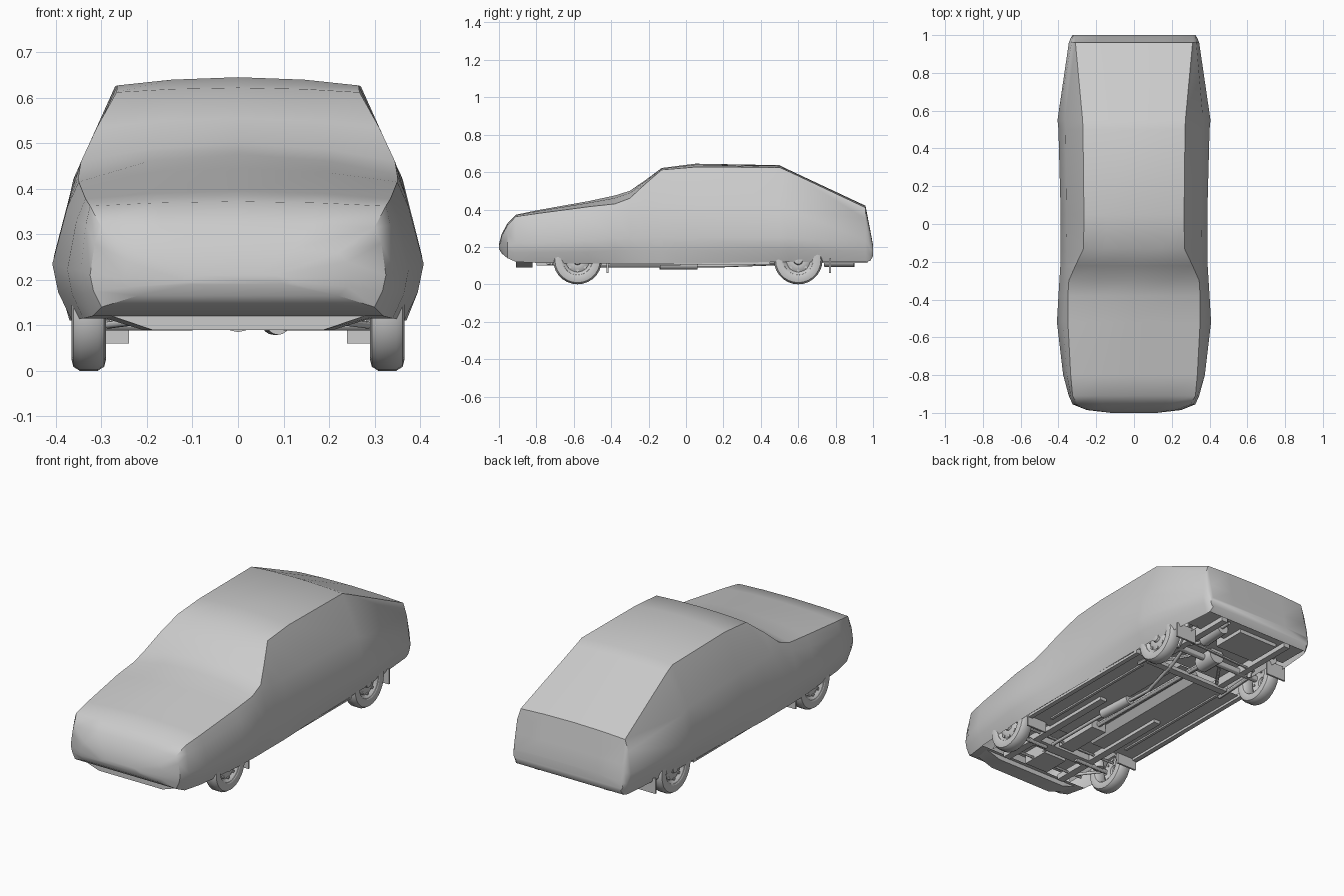
import bpy, bmesh, math
from mathutils import Vector

if "Cube" in bpy.data.objects:
    bpy.data.objects.remove(bpy.data.objects["Cube"])


def make(name, verts, faces, smooth=30):
    me = bpy.data.meshes.new(name)
    me.from_pydata(verts, [], faces)
    bm = bmesh.new()
    bm.from_mesh(me)
    bmesh.ops.remove_doubles(bm, verts=bm.verts, dist=1e-5)
    bmesh.ops.recalc_face_normals(bm, faces=bm.faces)
    bm.to_mesh(me)
    bm.free()
    me.shade_smooth()
    me.set_sharp_from_angle(angle=math.radians(smooth))
    ob = bpy.data.objects.new(name, me)
    bpy.context.collection.objects.link(ob)
    return ob


def bridge(rows, closed=False):
    n = len(rows[0])
    faces = []
    for i in range(len(rows) - 1):
        for j in range(n if closed else n - 1):
            k = (j + 1) % n
            faces.append((i * n + j, i * n + k, (i + 1) * n + k, (i + 1) * n + j))
    return [v for r in rows for v in r], faces


def box(name, x0, x1, y0, y1, z0, z1):
    rows = [[(x0, y, z0), (x1, y, z0), (x1, y, z1), (x0, y, z1)] for y in (y0, y1)]
    v, f = bridge(rows, True)
    return make(name, v, f + [(0, 1, 2, 3), (7, 6, 5, 4)])


def sheet(name, profile, y0, y1):
    v, f = bridge([[(x, y, z) for x, z in profile] for y in (y0, y1)])
    return make(name, v, f)


def rod(name, a, b, r, n=12):
    a, b = Vector(a), Vector(b)
    d = (b - a).normalized()
    u = d.orthogonal().normalized()
    w = d.cross(u)
    ang = [2 * math.pi * i / n for i in range(n)]
    v, f = bridge([[p + r * (math.cos(t) * u + math.sin(t) * w) for t in ang] for p in (a, b)], True)
    return make(name, v, f + [tuple(range(n)), tuple(range(2 * n - 1, n - 1, -1))])


def pipe(name, pts, r):
    cu = bpy.data.curves.new(name, 'CURVE')
    cu.dimensions = '3D'
    cu.bevel_depth = r
    cu.bevel_resolution = 2
    sp = cu.splines.new('POLY')
    sp.points.add(len(pts) - 1)
    for p, c in zip(sp.points, pts):
        p.co = (*c, 1)
    ob = bpy.data.objects.new(name, cu)
    bpy.context.collection.objects.link(ob)


def lathe(name, profile, n=28):
    rows = [[(x, r * math.cos(2 * math.pi * i / n), r * math.sin(2 * math.pi * i / n))
             for i in range(n)] for x, r in profile]
    return make(name, *bridge(rows, True), 40)


# Cloth cover: y, top centre z, edge x/z, shoulder x/z, widest x, hem x/z
stations = [
    (-1.0, .215, .08, .21, .11, .205, .12, .10, .19),
    (-.985, .27, .22, .26, .24, .24, .25, .22, .165),
    (-.955, .325, .30, .315, .315, .28, .325, .30, .14),
    (-.91, .372, .325, .362, .335, .32, .345, .32, .12),
    (-.80, .395, .335, .378, .355, .33, .375, .34, .115),
    (-.52, .445, .35, .415, .375, .36, .408, .365, .11),
    (-.38, .475, .35, .43, .367, .39, .40, .37, .11),
    (-.30, .50, .345, .46, .36, .41, .395, .37, .11),
    (-.22, .555, .31, .535, .355, .43, .39, .37, .11),
    (-.13, .622, .267, .612, .355, .43, .388, .37, .11),
    (.05, .645, .265, .627, .358, .43, .388, .365, .112),
    (.50, .637, .27, .625, .362, .42, .40, .36, .12),
    (.55, .612, .272, .603, .366, .40, .405, .36, .12),
    (.96, .42, .31, .41, .33, .35, .345, .325, .12),
    (.985, .29, .312, .285, .328, .25, .335, .32, .125),
    (1.0, .21, .31, .205, .32, .195, .325, .31, .15),
]
rows = []
for y, cz, ex, ez, sx, sz, wx, bx, bz in stations:
    wz = min(.25, (sz + bz) / 2)
    half = [(ex * .55, cz * .7 + ez * .3), (ex, ez), (sx, sz), (wx, wz),
            (wx * .7 + bx * .3, wz * .5 + bz * .5), (bx, bz)]
    ring = [(-x, z) for x, z in reversed(half)] + [(0, cz)] + half
    rows.append([(x, y, z) for x, z in ring])
v, f = bridge(rows)
n, last = len(rows[0]), len(rows) - 1
f += [tuple(range(n)), tuple(range(last * n, last * n + n))]
for i in (0, 1, 2, 3, last - 1):
    f.append((i * n, i * n + n - 1, (i + 1) * n + n - 1, (i + 1) * n))
make("car_cover", v, f, 38)

# Front valance below the nose
prof = [(-.34, .13), (-.21, .09), (.21, .09), (.34, .13)]
v, f = bridge([[(x * s, y, z) for x, z in prof] for y, s in ((-.91, .9), (-.82, 1))], True)
make("front_valance", v, f + [(0, 1, 2, 3), (4, 5, 6, 7)])

# Floor pan with tunnel, and sheets above the axles
sheet("floor_pan", [(-.365, .118), (-.08, .118), (-.05, .155), (.05, .155), (.08, .118), (.365, .118)], -.43, .43)
sheet("front_underbody", [(-.26, .13), (-.24, .165), (.24, .165), (.26, .13)], -.82, -.43)
sheet("rear_underbody", [(-.27, .12), (-.25, .16), (.25, .16), (.27, .12)], .43, .82)
sheet("boot_floor", [(-.32, .14), (.32, .14)], .80, .98)

# Wheels, one shared set of meshes
parts = [
    lathe("tyre", [(-.034, .085), (-.038, .105), (-.034, .121), (-.02, .13), (.02, .13),
                   (.034, .121), (.038, .105), (.034, .085)]),
    lathe("rim", [(-.034, .088), (-.022, .078), (.012, .075), (.03, .08), (.034, .088), (.024, .074),
                  (.014, .064), (.024, .046), (.022, .026), (.032, .022), (.034, .0005)]),
]
ang = [2 * math.pi * i / 8 for i in range(8)]
for t in ang:
    c = Vector((0, math.cos(t), math.sin(t))) * .058
    parts.append(rod("rim_slot", c + Vector((.014, 0, 0)), c + Vector((.023, 0, 0)), .008, 8))
for y in (-.58, .60):
    for s in (-1, 1):
        for p in parts:
            c = p.copy()
            c.location = (s * .328, y, .13)
            c.rotation_euler = (0, 0, 0 if s > 0 else math.pi)
            bpy.context.collection.objects.link(c)
for p in parts:
    bpy.data.objects.remove(p)

# Parts repeated on both sides
for s in (-1, 1):
    def side_box(name, a, b, *r):
        box(name, min(s * a, s * b), max(s * a, s * b), *r)
    side_box("front_mud_flap", .24, .36, -.425, -.415, .06, .13)
    side_box("rear_mud_flap", .24, .36, .765, .775, .06, .14)
    side_box("sill", .335, .36, -.41, .45, .105, .13)
    side_box("front_rail", .16, .20, -.80, -.03, .10, .13)
    side_box("rear_rail", .19, .225, .40, .97, .115, .16)
    side_box("floor_rib", .24, .255, -.36, .36, .11, .12)
    rod("lower_arm", (s * .10, -.58, .10), (s * .30, -.58, .10), .012)
    rod("radius_rod", (s * .29, -.58, .10), (s * .17, -.78, .115), .008)
    rod("front_spring", (s * .25, -.58, .10), (s * .24, -.58, .24), .03)
    rod("trailing_arm", (s * .26, .60, .12), (s * .27, .36, .115), .011)
    rod("upper_link", (s * .07, .60, .14), (s * .21, .40, .125), .009)
    rod("rear_damper", (s * .24, .63, .10), (s * .22, .69, .22), .013)

# Engine, steering and axles
box("front_crossmember", -.20, .20, -.61, -.55, .10, .135)
box("engine_sump", -.07, .07, -.78, -.63, .10, .165)
box("gearbox", -.045, .045, -.54, -.28, .105, .155)
rod("steering_rod", (-.29, -.51, .115), (.29, -.51, .115), .007)
rod("anti_roll_bar", (-.25, -.72, .11), (.25, -.72, .11), .007)
rod("drive_shaft", (0, -.28, .135), (0, .56, .13), .014)
rod("rear_axle", (-.31, .60, .13), (.31, .60, .13), .018)
rod("differential", (0, .54, .13), (0, .66, .13), .045, 16)
rod("panhard_rod", (-.24, .67, .12), (.22, .67, .14), .007)
box("cross_brace", -.25, .25, .40, .44, .105, .125)

# Exhaust and fuel tank
pipe("exhaust_pipe", [(.06, -.66, .12), (.09, -.50, .10), (.09, -.2, .10), (.07, .2, .10), (.14, .48, .11),
                      (.15, .60, .165), (.15, .70, .13), (.17, .96, .125)], .009)
rod("front_silencer", (.088, -.14, .105), (.078, .06, .105), .026, 16)
rod("rear_silencer", (.15, .74, .125), (.16, .90, .125), .032, 16)
box("fuel_tank", -.17, .07, .74, .93, .12, .16)
